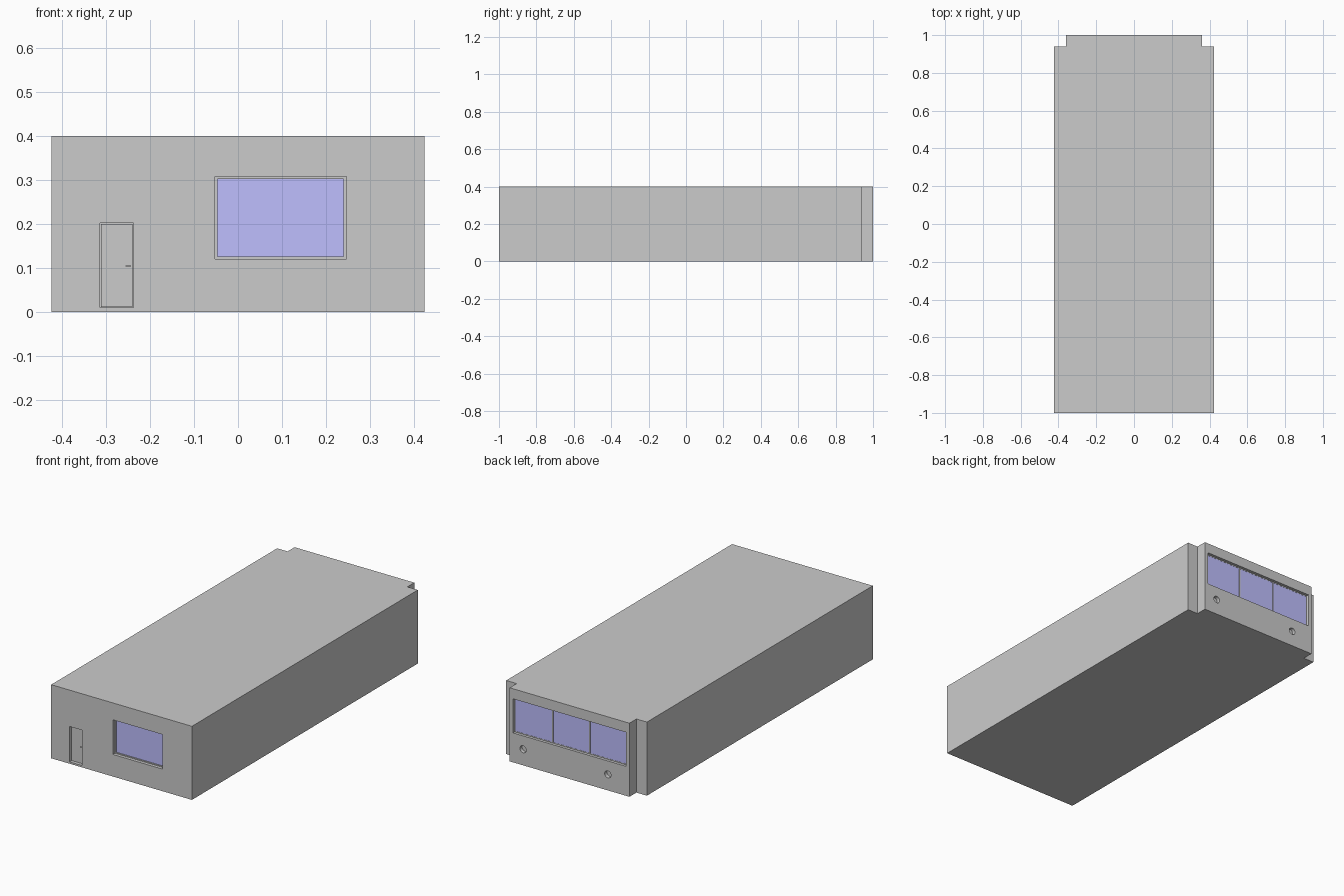
import bpy, bmesh
from math import pi
from mathutils import Matrix

if "Cube" in bpy.data.objects:
    bpy.data.objects.remove(bpy.data.objects["Cube"])


def finish(name, bm, mat=None):
    bmesh.ops.recalc_face_normals(bm, faces=bm.faces[:])
    mesh = bpy.data.meshes.new(name)
    bm.to_mesh(mesh)
    bm.free()
    ob = bpy.data.objects.new(name, mesh)
    bpy.context.collection.objects.link(ob)
    if mat:
        mesh.materials.append(mat)
    return ob


def box(name, x, y, z, mat=None):
    bm = bmesh.new()
    bmesh.ops.create_cube(bm, size=1)
    for v in bm.verts:
        v.co = [(a + b) / 2 + c * (b - a) for (a, b), c in zip((x, y, z), v.co)]
    return finish(name, bm, mat)


def disc(name, x, y, z, r, depth, sides=32):
    bm = bmesh.new()
    m = Matrix.Translation((x, y, z)) @ Matrix.Rotation(pi / 2, 4, 'X')
    bmesh.ops.create_cone(bm, cap_ends=True, segments=sides, radius1=r,
                          radius2=r, depth=depth, matrix=m)
    return finish(name, bm)


def cut(target, cutter):
    cutter.hide_render = True
    mod = target.modifiers.new("cut", 'BOOLEAN')
    mod.operation, mod.solver, mod.object = 'DIFFERENCE', 'EXACT', cutter
    bpy.context.view_layer.objects.active = target
    bpy.ops.object.modifier_apply(modifier=mod.name)
    bpy.data.objects.remove(cutter)


def frame(name, x, z, y, t):
    # rectangular ring around an opening
    ob = box(name, x, y, z)
    cut(ob, box("frame_cutter", (x[0] + t, x[1] - t), (y[0] - 1, y[1] + 1),
                (z[0] + t, z[1] - t)))
    return ob


glass = bpy.data.materials.new("window_glass")
glass.diffuse_color = (0.52, 0.52, 1.0, 1)
glass.use_nodes = True
glass.node_tree.nodes["Principled BSDF"].inputs["Base Color"].default_value = glass.diffuse_color

# building body: long block with notched rear corners
half = [(0.423, -1), (0.423, 0.94), (0.36, 0.94), (0.36, 1)]
outline = half + [(-x, y) for x, y in reversed(half)]
bm = bmesh.new()
face = bm.faces.new([bm.verts.new((x, y, 0)) for x, y in outline])
top = bmesh.ops.extrude_face_region(bm, geom=[face])
bmesh.ops.translate(bm, vec=(0, 0, 0.4),
                    verts=[g for g in top["geom"] if isinstance(g, bmesh.types.BMVert)])
body = finish("building_body", bm)

# front window: recess, frame and glass
wx, wz = (-0.052, 0.246), (0.12, 0.308)
cut(body, box("front_window_cutter", wx, (-1.1, -0.975), wz))
frame("front_window_frame", wx, wz, (-0.983, -0.975), 0.006)
box("front_window_glass", (-0.046, 0.24), (-0.979, -0.975), (0.126, 0.302), glass)

# front door: recessed leaf with lever handle
cut(body, box("door_cutter", (-0.313, -0.237), (-1.1, -0.98), (0.01, 0.202)))
box("door_leaf", (-0.311, -0.239), (-0.985, -0.98), (0.012, 0.2))
box("door_handle_stem", (-0.246, -0.243), (-0.991, -0.985), (0.103, 0.106))
box("door_handle_lever", (-0.255, -0.243), (-0.994, -0.991), (0.103, 0.106))

# rear window: one wide recess with three panes
rx, rz = (-0.34, 0.34), (0.16, 0.345)
cut(body, box("rear_window_cutter", rx, (0.98, 1.1), rz))
frame("rear_window_frame", rx, rz, (0.98, 0.985), 0.005)
for i in range(3):
    x0 = -0.335 + i * 0.67 / 3
    box(f"rear_window_pane_{i + 1}", (x0, x0 + 0.67 / 3), (0.98, 0.984),
        (0.165, 0.34), glass)
for i in (1, 2):
    x0 = -0.335 + i * 0.67 / 3
    box(f"rear_mullion_{i}", (x0 - 0.003, x0 + 0.003), (0.98, 0.988), (0.165, 0.34))

# round vent openings in the rear wall
for x in (0.28, -0.23):
    cut(body, disc("vent_cutter", x, 1.03, 0.087, 0.019, 0.1))
